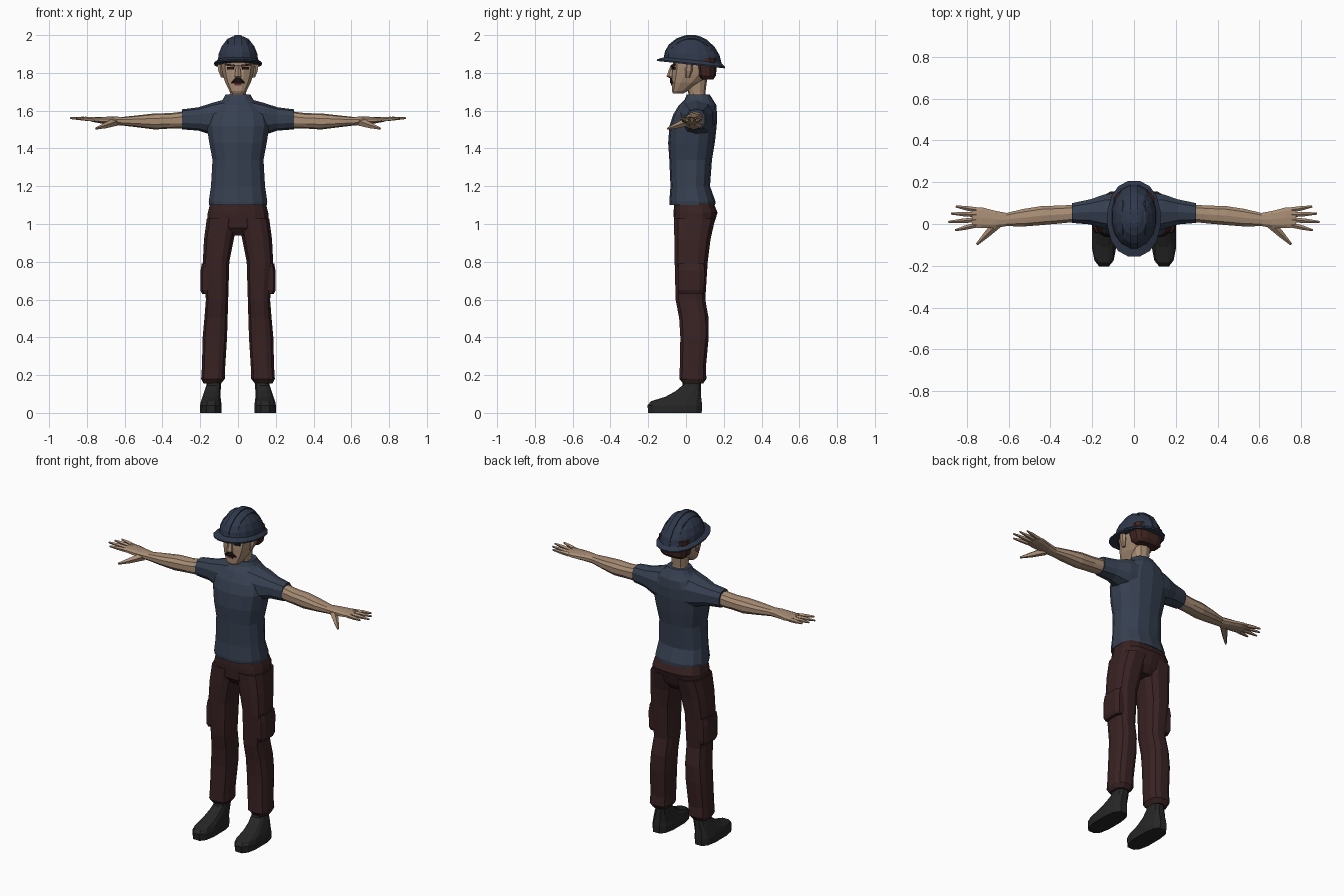
import bpy, bmesh
from math import cos, sin, pi, radians
from mathutils import Vector, Matrix

cube = bpy.data.objects.get("Cube")
if cube:
    bpy.data.objects.remove(cube, do_unlink=True)


def material(name, r, g, b):
    mat = bpy.data.materials.new(name)
    mat.use_nodes = True
    mat.diffuse_color = (r, g, b, 1)
    node = next(n for n in mat.node_tree.nodes if n.type == 'BSDF_PRINCIPLED')
    node.inputs["Base Color"].default_value = (r, g, b, 1)
    node.inputs["Roughness"].default_value = .8
    return mat


SHIRT = material("navy cloth", .038, .052, .083)
HELMET = material("navy shell", .029, .04, .07)
TROUSERS = material("maroon cloth", .04, .016, .017)
SKIN = material("skin", .39, .265, .175)
HAIR = material("brown hair", .05, .018, .015)
BOOT = material("black leather", .018, .019, .018)
DARK = material("dark moustache", .012, .006, .006)
LIP = material("dark red lip", .12, .03, .025)


def finish(bm, name, mat):
    """Turn a bmesh into a flat shaded object with one colour."""
    bmesh.ops.recalc_face_normals(bm, faces=bm.faces)
    mesh = bpy.data.meshes.new(name)
    bm.to_mesh(mesh)
    bm.free()
    mesh.materials.append(mat)
    obj = bpy.data.objects.new(name, mesh)
    bpy.context.collection.objects.link(obj)
    return obj


def loft(name, mat, rings, sides=12, power=2.4, axis='z', side=1, warp=None):
    """Skin rings given as (position, low, high, low, high); four values mean symmetric in x."""
    bm = bmesh.new()
    loops = []
    norm = cos(pi / sides) ** (2 / power)
    for ring in rings:
        if len(ring) == 4:
            ring = (ring[0], -ring[1], *ring[1:])
        pos, u0, u1, v0, v1 = ring
        loop = []
        for i in range(sides):
            a = 2 * pi * (i + .5) / sides
            c, s = [(abs(t) ** (2 / power)) / norm * (1 if t > 0 else -1) for t in (cos(a), sin(a))]
            u = (u0 + u1) / 2 + c * (u1 - u0) / 2
            v = (v0 + v1) / 2 + s * (v1 - v0) / 2
            co = Vector((u, v, pos)) if axis == 'z' else Vector((pos, u, v))
            if warp:
                co = warp(co)
            co.x *= side
            loop.append(bm.verts.new(co))
        loops.append(loop)
    for low, high in zip(loops, loops[1:]):
        for i in range(sides):
            j = (i + 1) % sides
            bm.faces.new((low[i], low[j], high[j], high[i]))
    bm.faces.new(loops[0])
    bm.faces.new(loops[-1])
    return finish(bm, name, mat)


def limb(name, mat, points, radii, side):
    """Chain of tapered five-sided segments."""
    bm = bmesh.new()
    for k in range(len(points) - 1):
        a, b = Vector(points[k]), Vector(points[k + 1])
        a.x *= side
        b.x *= side
        turn = (b - a).to_track_quat('Z', 'Y').to_matrix().to_4x4()
        bmesh.ops.create_cone(bm, cap_ends=True, segments=5, radius1=radii[k], radius2=radii[k + 1],
                              depth=(b - a).length, matrix=Matrix.Translation((a + b) / 2) @ turn)
    return finish(bm, name, mat)


def box(name, mat, centre, size, yaw=0, roll=0):
    bm = bmesh.new()
    turn = Matrix.Rotation(radians(yaw), 4, 'Z') @ Matrix.Rotation(radians(roll), 4, 'Y')
    bmesh.ops.create_cube(bm, size=1, matrix=Matrix.Translation(centre) @ turn @ Matrix.Diagonal((*size, 1)))
    return finish(bm, name, mat)


def slab(name, mat, profile, x, width):
    """Side profile of (y, z) points given a thickness in x."""
    bm = bmesh.new()
    face = bm.faces.new([bm.verts.new((x - width / 2, y, z)) for y, z in profile])
    moved = bmesh.ops.extrude_face_region(bm, geom=[face])["geom"]
    bmesh.ops.translate(bm, vec=(width, 0, 0), verts=[g for g in moved if isinstance(g, bmesh.types.BMVert)])
    return finish(bm, name, mat)


# Shirt body with flared hem and collar
loft("shirt", SHIRT, [
    (1.1, .152, -.085, .152), (1.12, .155, -.086, .153), (1.2, .143, -.08, .125),
    (1.34, .135, -.086, .135), (1.43, .152, -.092, .15), (1.52, .166, -.085, .16),
    (1.58, .155, -.065, .162), (1.63, .115, -.035, .158), (1.66, .08, -.005, .14),
    (1.685, .066, .005, .125)], sides=14)

# Hips
loft("trouser_hips", TROUSERS, [
    (.94, .07, -.03, .11), (.98, .165, -.06, .14), (1.06, .16, -.064, .165),
    (1.12, .145, -.06, .14)], sides=14, power=2.8)

# Neck and head
loft("neck", SKIN, [(1.63, .06, .01, .12), (1.69, .043, .015, .1), (1.77, .05, -.01, .11)], sides=10)
loft("head", SKIN, [
    (1.69, .03, -.068, -.015), (1.705, .045, -.075, .01), (1.75, .068, -.075, .08),
    (1.79, .08, -.074, .13), (1.83, .087, -.07, .145), (1.88, .088, -.07, .15)], power=2.6)
loft("hair", HAIR, [
    (1.765, .068, .08, .145), (1.785, .086, .05, .158), (1.83, .094, .04, .163),
    (1.88, .095, .035, .163)], power=3)
loft("nose", SKIN, [
    (1.772, .013, -.085, -.05), (1.782, .018, -.1, -.05), (1.84, .009, -.08, -.05)], sides=6)
loft("moustache", DARK, [
    (1.745, .037, -.083, -.05), (1.755, .033, -.086, -.05), (1.772, .014, -.085, -.05)], sides=8, power=3)
box("lower_lip", LIP, (0, -.075, 1.738), (.035, .008, .009))

# Hard hat, leaning down toward the back
def lean(co):
    co.z -= .11 * (co.y - .03) * max(0, min(1, (2 - co.z) / .14))
    return co


dome = [(1.86, .107, -.115, .186), (1.9, .102, -.108, .175), (1.94, .086, -.088, .148),
        (1.975, .06, -.05, .105), (1.99, .035, -.015, .07), (1.995, .018, .005, .05)]
loft("helmet_dome", HELMET, dome, sides=16, power=2.1, warp=lean)
loft("helmet_brim", HELMET, [
    (1.843, .125, -.153, .205), (1.851, .126, -.155, .206), (1.868, .106, -.115, .186)],
    sides=16, power=2.2, warp=lean)
outline = [(front, z) for z, _, front, _ in dome] + [(back, z) for z, _, _, back in reversed(dome)]
for name, x, width, scale, lift in (("centre", 0, .036, 1.02, .005), ("left", .05, .012, .9, -.014),
                                    ("right", -.05, .012, .9, -.014)):
    ridge = []
    for y, z in outline:
        point = lean(Vector((0, y, z)))
        ridge.append((.035 + (point.y - .035) * scale, point.z + lift))
    slab("helmet_ridge_" + name, HELMET, ridge, x, width)

# Paired parts
fingers = {"index": (-.005, .856, -.03), "middle": (.02, .889, .01),
           "ring": (.045, .877, .05), "little": (.068, .853, .084)}
for label, s in (("left_", 1), ("right_", -1)):
    # Face details
    box(label + "eye", DARK, (s * .04, -.066, 1.824), (.038, .009, .014), yaw=s * 16)
    box(label + "brow", HAIR, (s * .043, -.067, 1.841), (.052, .009, .01), yaw=s * 16, roll=s * -8)
    loft(label + "ear", SKIN, [
        (1.775, .075, .09, 0, .018), (1.81, .08, .104, -.004, .032), (1.845, .08, .109, 0, .034)],
        sides=6, side=s)

    # Sleeve, arm and hand
    loft(label + "sleeve", SHIRT, [
        (.07, -.04, .15, 1.45, 1.655), (.14, -.025, .142, 1.475, 1.637), (.21, -.002, .118, 1.497, 1.615),
        (.296, .005, .1, 1.503, 1.605)], sides=10, axis='x', side=s)
    loft(label + "arm", SKIN, [
        (.28, .01, .092, 1.508, 1.595), (.36, .002, .088, 1.507, 1.585), (.44, -.005, .086, 1.502, 1.584),
        (.53, -.012, .072, 1.513, 1.574), (.61, -.01, .053, 1.522, 1.566), (.66, -.018, .062, 1.526, 1.568),
        (.73, -.02, .08, 1.534, 1.566), (.775, -.016, .078, 1.542, 1.564)], sides=10, axis='x', side=s)
    for finger, (base, reach, tip) in fingers.items():
        middle = ((.76 + reach) / 2, (base + tip) / 2, 1.557)
        limb(label + finger + "_finger", SKIN, [(.755, base, 1.552), middle, (reach, tip, 1.56)],
             (.013, .011, .005), s)
    limb(label + "thumb", SKIN, [(.65, .005, 1.54), (.705, -.05, 1.52), (.752, -.097, 1.505)],
         (.024, .016, .006), s)

    # Trouser leg with gathered cuff and thigh pocket
    loft(label + "trouser_leg", TROUSERS, [
        (.155, .09, .182, -.015, .09), (.18, .07, .195, -.035, .108), (.24, .068, .191, -.033, .105),
        (.4, .058, .187, -.03, .12), (.5, .055, .178, -.036, .12), (.6, .052, .17, -.055, .102),
        (.8, .046, .186, -.06, .115), (.92, .022, .18, -.062, .13), (1.03, .0, .165, -.063, .155)],
        sides=12, power=2.8, side=s)
    loft(label + "thigh_pocket", TROUSERS, [
        (.63, .13, .19, -.035, .09), (.65, .13, .199, -.042, .096), (.75, .13, .199, -.042, .098),
        (.79, .13, .192, -.04, .096)], sides=8, power=4, side=s)

    # Boot
    loft(label + "boot", BOOT, [
        (0, .088, .2, -.2, .083), (.04, .086, .201, -.204, .085), (.062, .09, .196, -.185, .083),
        (.085, .092, .188, -.11, .08), (.115, .092, .178, -.055, .08), (.145, .09, .168, -.02, .08),
        (.19, .09, .168, -.012, .082)], sides=12, power=2.8, side=s)
